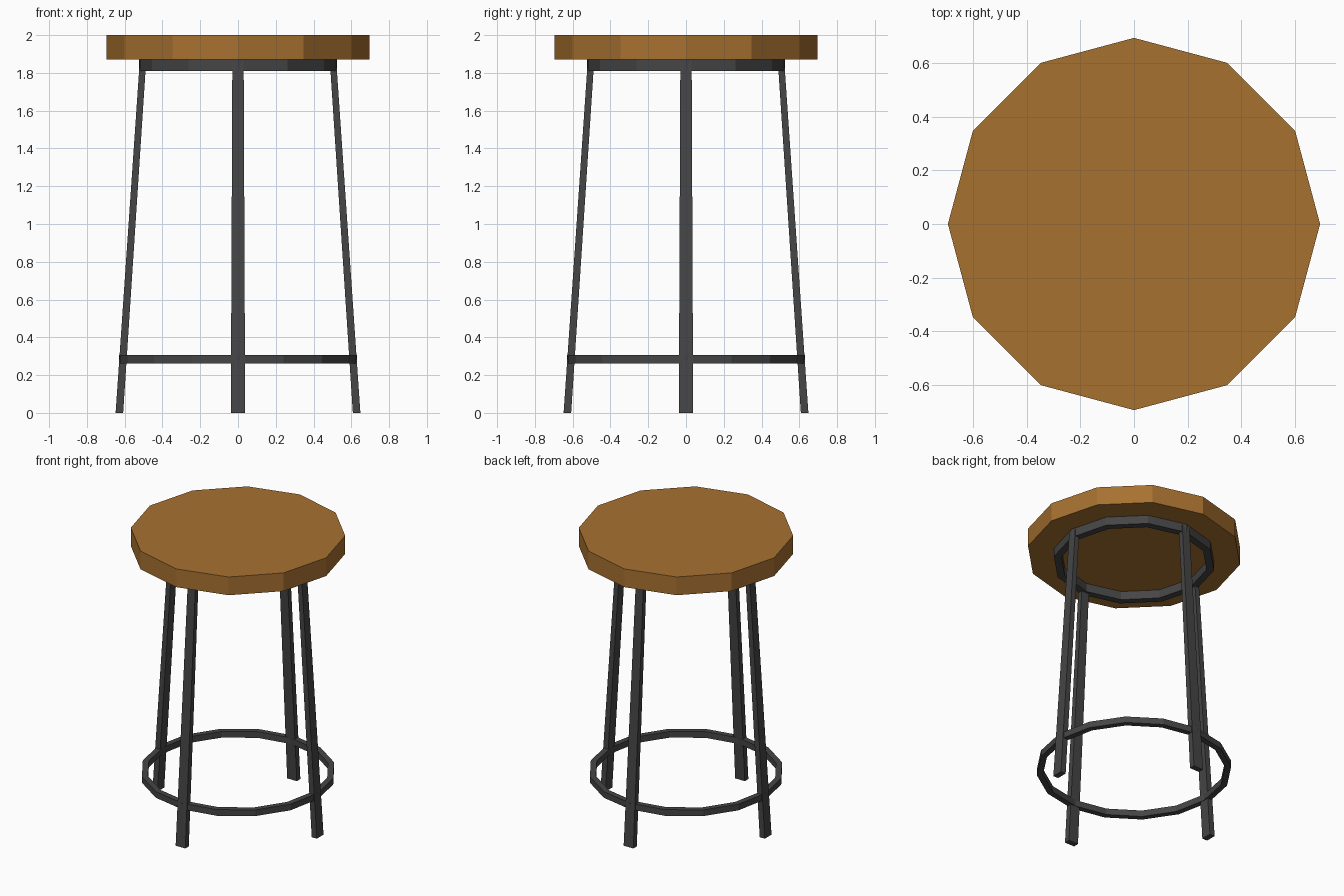
import bpy, math

if "Cube" in bpy.data.objects:
    bpy.data.objects.remove(bpy.data.objects["Cube"])


def material(name, rgb):
    m = bpy.data.materials.new(name)
    m.diffuse_color = (*rgb, 1)
    m.use_nodes = True
    m.node_tree.nodes["Principled BSDF"].inputs["Base Color"].default_value = m.diffuse_color
    return m


wood = material("warm wood", (0.39, 0.165, 0.03))
metal = material("dark metal", (0.06, 0.06, 0.062))


def make(name, verts, faces, mat):
    me = bpy.data.meshes.new(name)
    me.from_pydata(verts, [], faces)
    me.materials.append(mat)
    ob = bpy.data.objects.new(name, me)
    bpy.context.collection.objects.link(ob)
    return ob


def ring(name, n, r_in, r_out, z0, z1):
    """Faceted hoop with a rectangular section, first corner on +x."""
    section = [(r_in, z0), (r_out, z0), (r_out, z1), (r_in, z1)]
    verts, faces = [], []
    for i in range(n):
        a = 2 * math.pi * i / n
        verts += [(r * math.cos(a), r * math.sin(a), z) for r, z in section]
        j = (i + 1) % n
        for k in range(4):
            m = (k + 1) % 4
            faces.append((i * 4 + k, j * 4 + k, j * 4 + m, i * 4 + m)[::-1])
    return make(name, verts, faces, metal)


# Twelve-sided seat slab
bpy.ops.mesh.primitive_cylinder_add(vertices=12, radius=0.695, depth=0.13,
                                    location=(0, 0, 1.935))
seat = bpy.context.object
seat.name = "seat"
seat.rotation_euler.z = 0
seat.data.materials.append(wood)

# Hoop under the seat and foot rest hoop
ring("seat_support_ring", 12, 0.475, 0.525, 1.81, 1.872)
ring("foot_rest_ring", 16, 0.59, 0.63, 0.262, 0.306)

# Four splayed, slightly tapered legs
for q, name in enumerate(("right_leg", "back_leg", "left_leg", "front_leg")):
    a = q * math.pi / 2
    c, s = math.cos(a), math.sin(a)
    verts = []
    for z, r, hr, hw in ((0, 0.628, 0.02, 0.038), (1.865, 0.503, 0.017, 0.03)):
        for x, y in ((r - hr, -hw), (r + hr, -hw), (r + hr, hw), (r - hr, hw)):
            verts.append((x * c - y * s, x * s + y * c, z))
    make(name, verts, [(3, 2, 1, 0), (4, 5, 6, 7), (0, 1, 5, 4),
                       (1, 2, 6, 5), (2, 3, 7, 6), (3, 0, 4, 7)], metal)
